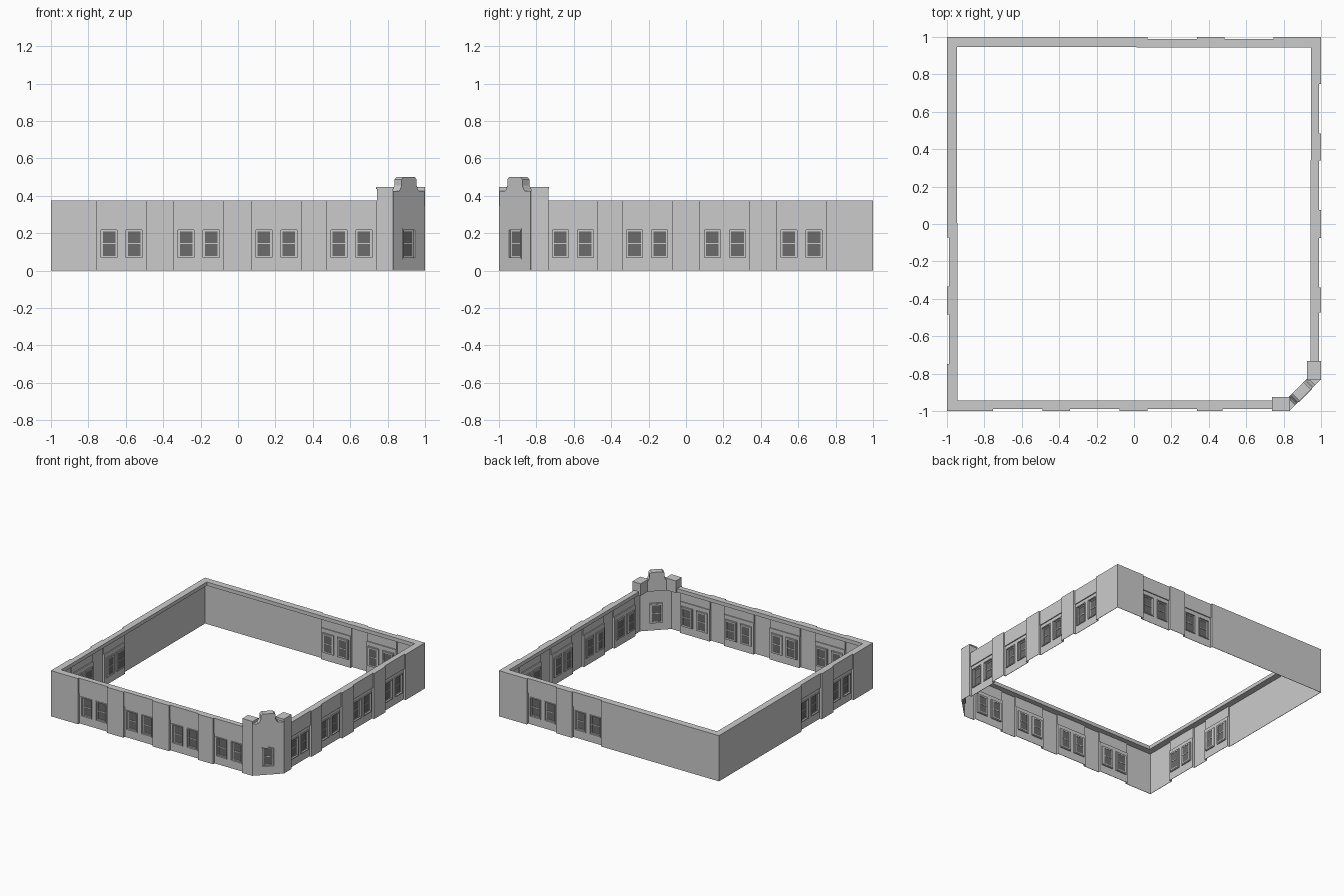
import bpy, bmesh, math
from mathutils import Vector, Matrix

old = bpy.data.objects.get("Cube")
if old:
    bpy.data.objects.remove(old)


def material(name, value):
    m = bpy.data.materials.new(name)
    m.use_nodes = True
    color = (value, value, value, 1)
    m.diffuse_color = color
    m.node_tree.nodes["Principled BSDF"].inputs["Base Color"].default_value = color
    return m


stone = material("grey stone", 0.6)
glass = material("dark glass", 0.15)

HEIGHT, COPING, SHEET, COPING_Z = 0.375, 0.055, 0.003, 0.345
BAY_TOP, BAY_HALF, UPPER, LOWER = 0.255, 0.132, 0.011, 0.019
SILL, HEAD, WIN_HALF = 0.063, 0.225, 0.05


class Part:
    """Collects solids in wall space: u along the wall, d inward, z up."""

    def __init__(self, name, angle, origin=(0, 0), mat=stone):
        self.name, self.mat, self.bm = name, mat, bmesh.new()
        self.frame = Matrix.Translation((*origin, 0)) @ Matrix.Rotation(angle, 4, 'Z')

    def box(self, u0, u1, d0, d1, z0, z1):
        self.prism([(u0, z0), (u1, z0), (u1, z1), (u0, z1)], d0, d1)

    def prism(self, outline, d0, d1):
        front = [self.bm.verts.new((u, d0, z)) for u, z in outline]
        back = [self.bm.verts.new((u, d1, z)) for u, z in outline]
        self.bm.faces.new(front)
        self.bm.faces.new(back[::-1])
        n = len(front)
        for i in range(n):
            j = (i + 1) % n
            self.bm.faces.new((front[i], back[i], back[j], front[j]))

    def finish(self):
        bmesh.ops.recalc_face_normals(self.bm, faces=self.bm.faces)
        me = bpy.data.meshes.new(self.name)
        self.bm.to_mesh(me)
        self.bm.free()
        me.materials.append(self.mat)
        ob = bpy.data.objects.new(self.name, me)
        ob.matrix_world = self.frame
        bpy.context.collection.objects.link(ob)


def ring(part, l, r, z0, z1, edge, d0, d1):
    """Rectangular frame."""
    part.box(l, l + edge, d0, d1, z0, z1)
    part.box(r - edge, r, d0, d1, z0, z1)
    part.box(l + edge, r - edge, d0, d1, z0, z0 + edge)
    part.box(l + edge, r - edge, d0, d1, z1 - edge, z1)


def window(trim, panes, u, d):
    """Sash window: projecting casing, recessed sash, two panes."""
    l, r, sash = u - WIN_HALF, u + WIN_HALF, d + 0.007
    ring(trim, l, r, SILL, HEAD, 0.007, d - 0.007, d + 0.012)
    ring(trim, l + 0.007, r - 0.007, SILL + 0.006, HEAD - 0.006, 0.009, sash, sash + 0.008)
    bar = (SILL + HEAD) / 2
    trim.box(l + 0.016, r - 0.016, sash, sash + 0.008, bar - 0.003, bar + 0.003)
    panes.box(l + 0.012, r - 0.012, sash + 0.003, sash + 0.006, SILL + 0.01, HEAD - 0.01)


def pierced(wall, u0, u1, d, z1, centres):
    """Thin wall panel with window openings left free."""
    back = d + SHEET
    wall.box(u0, u1, d, back, 0, SILL)
    wall.box(u0, u1, d, back, HEAD, z1)
    edge = u0
    for c in centres:
        wall.box(edge, c - WIN_HALF, d, back, SILL, HEAD)
        edge = c + WIN_HALF
    wall.box(edge, u1, d, back, SILL, HEAD)


def build_wall(name, angle, start, end, bays):
    origin = Matrix.Rotation(angle, 2) @ Vector((0, -1))
    wall, trim, panes = (Part(f"{name}_{s}", angle, origin, m) for s, m in
                         (("wall", stone), ("window_frames", stone), ("window_panes", glass)))

    def plain(u0, u1):
        wall.box(u0, u1, 0, SHEET, 0, COPING_Z)
        wall.box(u0, u1, 0, COPING, COPING_Z, HEIGHT)

    edge = start
    for c in bays:
        l, r = c - BAY_HALF, c + BAY_HALF
        plain(edge, l)
        # Returns at the bay sides, upper panel, its lower ledge and the coping
        for u in (l - SHEET, r):
            wall.box(u, u + SHEET, SHEET, LOWER + SHEET, 0, BAY_TOP)
            wall.box(u, u + SHEET, SHEET, UPPER + SHEET, BAY_TOP, COPING_Z)
        wall.box(l, r, UPPER, UPPER + SHEET, BAY_TOP, COPING_Z)
        wall.box(l, r, UPPER, LOWER + SHEET, BAY_TOP, BAY_TOP + SHEET)
        wall.box(l, r, UPPER, COPING, COPING_Z, HEIGHT)
        # Lower panel with a pair of windows
        spots = (c - 0.067, c + 0.067)
        pierced(wall, l, r, LOWER, BAY_TOP, spots)
        for s in spots:
            window(trim, panes, s, LOWER)
        edge = r
    plain(edge, end)
    for part in (wall, trim, panes):
        part.finish()


# Four sides; the front right corner is left open for the entrance corner
Q = math.pi / 2
build_wall("front", 0, -1, 0.75, (-0.622, -0.21, 0.205, 0.606))
build_wall("right", Q, -0.74, 1, (-0.605, -0.208, 0.208, 0.617))
build_wall("back", 2 * Q, -1, 1, (-0.615, -0.205))
build_wall("left", 3 * Q, -1, 1, (0.203, 0.617))

# Corner piers: thin below, solid heads with thin caps above
for name, angle, u0, u1 in (("front", 0, 0.742, 0.83), ("right", Q, -0.83, -0.735)):
    pier = Part(f"{name}_corner_pier", angle, Matrix.Rotation(angle, 2) @ Vector((0, -1)))
    pier.box(u0, u1, 0, SHEET, 0, COPING_Z)
    pier.box(u0, u1, 0, 0.072, COPING_Z, 0.437)
    pier.box(u0 - 0.003, u1 + 0.003, 0, 0.076, 0.437, 0.447)
    pier.finish()

# Angled corner wall with its window and thicker head
MID = (0.915, -0.915)
corner, trim, panes = (Part(f"corner_{s}", Q / 2, MID, m) for s, m in
                       (("wall", stone), ("window_frame", stone), ("window_panes", glass)))
pierced(corner, -0.12, 0.12, 0, COPING_Z, (0,))
corner.box(-0.118, 0.118, 0, 0.054, COPING_Z, 0.425)
window(trim, panes, 0, 0.004)
for part in (corner, trim, panes):
    part.finish()

# Gable with flared shoulders and clipped top corners
half = [(0.08, 0.42), (0.066, 0.435), (0.056, 0.455), (0.056, 0.488), (0.042, 0.5)]
gable = Part("corner_gable", Q / 2, MID)
gable.prism(half + [(-u, z) for u, z in reversed(half)], 0, 0.054)
gable.finish()
